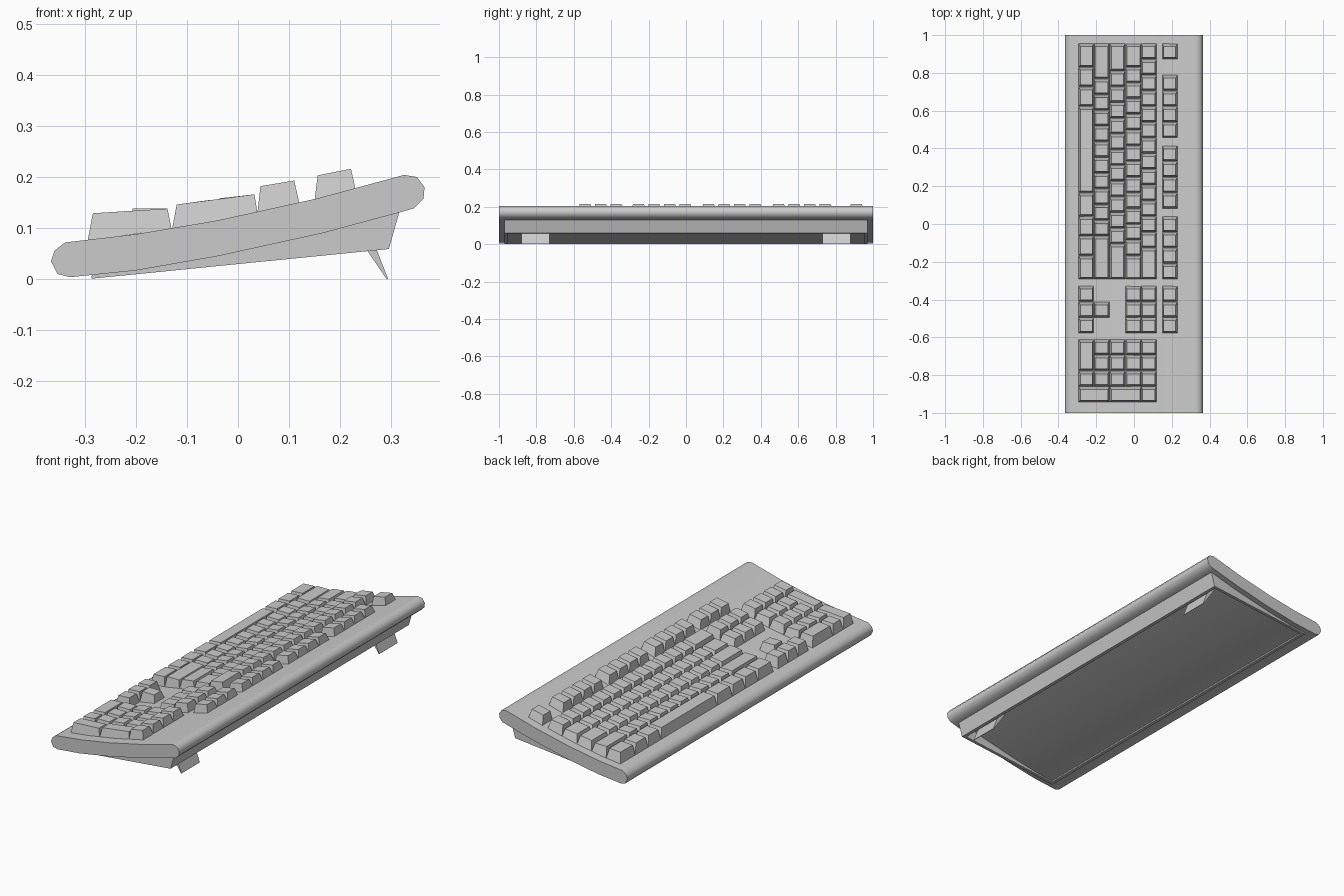
import bpy, bmesh, math

if "Cube" in bpy.data.objects:
    bpy.data.objects.remove(bpy.data.objects["Cube"])


def finish(name, bm):
    bmesh.ops.recalc_face_normals(bm, faces=bm.faces)
    mesh = bpy.data.meshes.new(name)
    bm.to_mesh(mesh)
    bm.free()
    ob = bpy.data.objects.new(name, mesh)
    bpy.context.collection.objects.link(ob)
    return ob


def extrude_profile(name, profile, y0, y1):
    """Prism with an (x, z) outline running from y0 to y1."""
    bm = bmesh.new()
    face = bm.faces.new([bm.verts.new((x, y0, z)) for x, z in profile])
    new = bmesh.ops.extrude_face_region(bm, geom=[face])["geom"]
    if face.is_valid and not any(len(e.link_faces) < 2 for e in bm.edges):
        pass
    else:
        bm.faces.new([v for v in bm.verts if abs(v.co.y - y0) < 1e-6][:len(profile)])
    verts = [v for v in new if isinstance(v, bmesh.types.BMVert)]
    bmesh.ops.translate(bm, verts=verts, vec=(0, y1 - y0, 0))
    return finish(name, bm)


# Curved upper shell with rounded long edges
top = [(-0.359, 0.056), (-0.338, 0.072), (-0.2, 0.088), (-0.04, 0.115),
       (0.155, 0.158), (0.325, 0.204)]
rim = [(0.35, 0.2), (0.365, 0.18), (0.363, 0.157), (0.345, 0.139)]
under = [(0.325, 0.133), (0.165, 0.09), (-0.04, 0.045), (-0.2, 0.017),
         (-0.328, 0.004), (-0.353, 0.01), (-0.366, 0.035)]
shell = extrude_profile("upper_shell", top + rim + under, -1, 1)
bpy.context.view_layer.objects.active = shell
shell.select_set(True)
bpy.ops.object.shade_smooth_by_angle(angle=math.radians(50))
shell.select_set(False)

# Wedge-shaped base skirt, open underneath
WALL = 0.016
side = [(-0.287, 0.001), (0.295, 0.059), (0.317, 0.136), (0.16, 0.095),
        (-0.04, 0.05), (-0.2, 0.022), (-0.285, 0.013)]
extrude_profile("base_wall_right", side, -0.97, -0.97 + WALL)
extrude_profile("base_wall_left", side, 0.97 - WALL, 0.97)
extrude_profile("base_wall_rear", [(0.279, 0.0574), (0.295, 0.059), (0.317, 0.136),
                                   (0.301, 0.132)], -0.97 + WALL, 0.97 - WALL)
extrude_profile("base_wall_front", [(-0.287, 0.001), (-0.271, 0.0026), (-0.271, 0.014),
                                    (-0.285, 0.012)], -0.97 + WALL, 0.97 - WALL)

# Flip-out feet, hinged inside the base
for name, y in (("left", 0.805), ("right", -0.805)):
    extrude_profile("foot_" + name,
                    [(0.217, 0.108), (0.249, 0.115), (0.294, 0.0), (0.291, 0.0)],
                    y - 0.075, y + 0.075)

# Key rows, front to back: (x, z) of base front, top front, top rear, base rear
ROWS = [
    ((-0.294, 0.076), (-0.284, 0.129), (-0.221, 0.133), (-0.213, 0.085)),
    ((-0.213, 0.085), (-0.206, 0.138), (-0.138, 0.138), (-0.130, 0.098)),
    ((-0.129, 0.098), (-0.120, 0.146), (-0.055, 0.155), (-0.046, 0.112)),
    ((-0.046, 0.112), (-0.037, 0.158), (0.032, 0.166), (0.038, 0.130)),
    ((0.038, 0.130), (0.044, 0.182), (0.110, 0.193), (0.120, 0.149)),
    ((0.150, 0.155), (0.156, 0.203), (0.221, 0.216), (0.230, 0.176)),
]
U = 0.0832        # key pitch
Y0 = 0.957        # first key edge
NAV, PAD = 15.43, 18.82


def add_key(bm, row, start, width=1.0, last_row=None):
    """One tapered key cap, measured in key units along -y."""
    first, last = ROWS[row], ROWS[row if last_row is None else last_row]
    profile = [first[0], first[1], last[2], last[3]]
    hi = Y0 - start * U - 0.001
    lo = Y0 - (start + width) * U - 0.001
    a, b = [], []
    for i, (x, z) in enumerate(profile):
        on_top = i in (1, 2)
        a.append(bm.verts.new((x, lo + (0.009 if on_top else 0), z)))
        b.append(bm.verts.new((x, hi - (0.017 if on_top else 0.001), z)))
    bm.faces.new(a)
    bm.faces.new(b)
    for i in range(4):
        j = (i + 1) % 4
        bm.faces.new((a[i], a[j], b[j], b[i]))


def add_run(bm, row, start, widths):
    for w in widths:
        add_key(bm, row, start, w)
        start += w


# Main typing keys
bm = bmesh.new()
add_run(bm, 0, 0, [1.5, 1.25, 1.25, 5.5, 1.5, 1.25, 1.25, 1.5])
add_run(bm, 1, 0, [2.25] + [1] * 10 + [2.75])
add_run(bm, 2, 0, [1.75] + [1] * 11 + [2.25])
add_run(bm, 3, 0, [1.5] + [1] * 12 + [1.5])
add_run(bm, 4, 0, [1] * 13 + [2])
finish("main_keys", bm)

# Function keys
bm = bmesh.new()
add_key(bm, 5, 0)
for start in (2, 6.5, 11):
    add_run(bm, 5, start, [1] * 4)
finish("function_keys", bm)

# Navigation and arrow keys
bm = bmesh.new()
for row in (0, 3, 4, 5):
    add_run(bm, row, NAV, [1] * 3)
add_key(bm, 1, NAV + 1)
finish("navigation_keys", bm)

# Number pad, with two double-depth keys
bm = bmesh.new()
add_run(bm, 0, PAD, [2, 1])
for row in (1, 2, 3):
    add_run(bm, row, PAD, [1] * 3)
add_run(bm, 4, PAD, [1] * 4)
add_key(bm, 0, PAD + 3, 1, 1)
add_key(bm, 2, PAD + 3, 1, 3)
finish("number_pad_keys", bm)
